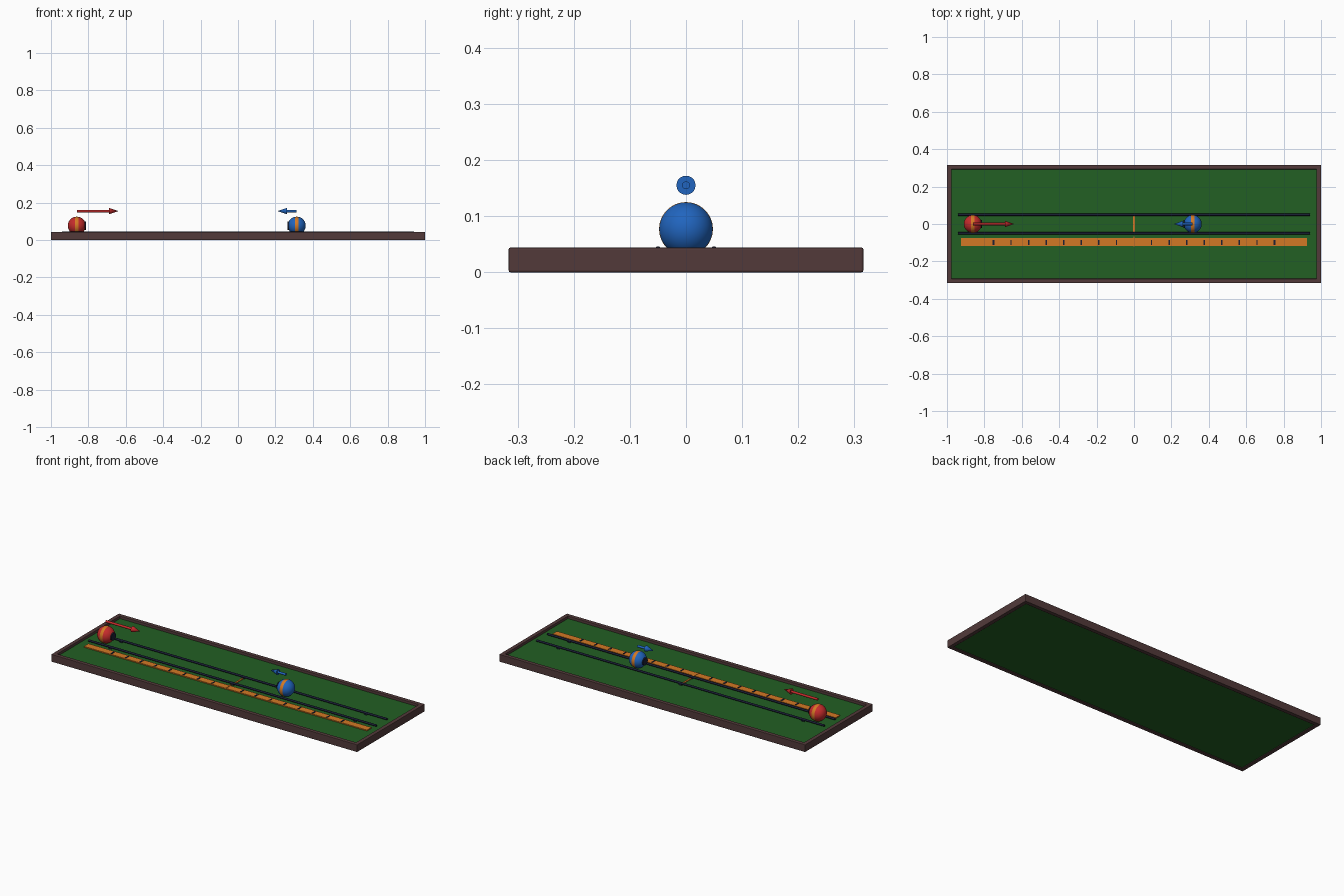
import bpy
import math

cube = bpy.data.objects.get("Cube")
if cube:
    bpy.data.objects.remove(cube, do_unlink=True)


def material(name, r, g, b):
    m = bpy.data.materials.new(name)
    m.use_nodes = True
    m.diffuse_color = (r, g, b, 1)
    m.node_tree.nodes["Principled BSDF"].inputs["Base Color"].default_value = (r, g, b, 1)
    return m


WOOD = material("dark_wood", 0.085, 0.042, 0.042)
GREEN = material("green_felt", 0.016, 0.115, 0.017)
ORANGE = material("orange", 0.65, 0.19, 0.018)
RED = material("red", 0.56, 0.025, 0.025)
BLUE = material("blue", 0.015, 0.13, 0.52)
NAVY = material("navy", 0.01, 0.013, 0.035)


def finish(name, mat, smooth=False):
    o = bpy.context.object
    o.name = name
    o.data.materials.append(mat)
    if smooth:
        bpy.ops.object.shade_smooth_by_angle(angle=math.radians(35))
    return o


def box(name, mat, x, y, z, bevel=0):
    """Box from (min, max) ranges."""
    ranges = (x, y, z)
    bpy.ops.mesh.primitive_cube_add(size=1, location=[(a + b) / 2 for a, b in ranges])
    bpy.context.object.scale = [b - a for a, b in ranges]
    bpy.ops.object.transform_apply(location=False, rotation=False, scale=True)
    o = finish(name, mat)
    if bevel:
        mod = o.modifiers.new("edge", "BEVEL")
        mod.width = bevel
        mod.segments = 2
    return o


def rod(name, mat, x0, x1, y, z, r0, r1=None, sides=20):
    """Round bar or cone along x, from x0 to x1."""
    bpy.ops.mesh.primitive_cone_add(
        vertices=sides, radius1=r0, radius2=r0 if r1 is None else r1, depth=abs(x1 - x0),
        location=((x0 + x1) / 2, y, z),
        rotation=(0, math.copysign(math.pi / 2, x1 - x0), 0))
    return finish(name, mat, True)


# Tray: felt bed inside a raised wooden frame
BED, RIM, WALL, HALF_Y = 0.029, 0.044, 0.024, 0.316
box("felt_bed", GREEN, (-0.98, 0.98), (-0.297, 0.297), (0.004, BED))
for s, side in ((-1, "front"), (1, "back")):
    y = sorted((s * HALF_Y, s * (HALF_Y - WALL)))
    box(side + "_frame", WOOD, (-1, 1), y, (0, RIM), 0.003)
for s, side in ((-1, "right"), (1, "left")):
    x = sorted((s, s * (1 - WALL)))
    box(side + "_frame", WOOD, x, (-HALF_Y, HALF_Y), (0, RIM), 0.003)

# Two guide rails
for s, side in ((-1, "front"), (1, "back")):
    rod(side + "_rail", NAVY, -0.94, 0.94, s * 0.05, 0.04, 0.006)
    for x in (-0.8, 0, 0.8):
        box(side + "_rail_foot", NAVY, (x - 0.01, x + 0.01),
            (s * 0.05 - 0.004, s * 0.05 + 0.004), (BED, 0.04))

# Measuring strip with ticks, and the centre mark
STRIP = 0.035
box("measuring_strip", ORANGE, (-0.925, 0.925), (-0.117, -0.075), (BED, STRIP))
for i in range(-8, 9):
    x = i * 0.0939
    if i == 0:
        box("zero_tick", ORANGE, (-0.004, 0.004), (-0.119, -0.066), (BED, STRIP + 0.002))
        continue
    w = 0.0035 if i % 2 else 0.0045
    box("tick", NAVY, (x - w, x + w), (-0.111, -0.085), (STRIP, STRIP + 0.002))
box("centre_mark", ORANGE, (-0.005, 0.005), (-0.044, 0.042), (BED, BED + 0.004))

# Striped balls, each with a bumper and a motion arrow above it
RADIUS, ARROW_Z = 0.048, 0.155


def ball_set(name, mat, x, direction, arrow_length):
    bpy.ops.mesh.primitive_uv_sphere_add(
        segments=32, ring_count=32, radius=RADIUS,
        location=(x, 0, BED + RADIUS), rotation=(0, math.pi / 2, 0))
    ball = finish(name + "_ball", mat, True)
    ball.data.materials.append(ORANGE)
    for f in ball.data.polygons:
        if abs(f.center.z) < 0.0095:
            f.material_index = 1
    rod(name + "_bumper", NAVY, x + direction * 0.034, x + direction * 0.049,
        0, BED + RADIUS, 0.022, sides=24)
    tip = x + direction * arrow_length
    neck = tip - direction * 0.05
    rod(name + "_arrow_shaft", mat, x, neck, 0, ARROW_Z, 0.007)
    rod(name + "_arrow_head", mat, neck, tip, 0, ARROW_Z, 0.017, 0)


ball_set("red", RED, -0.862, 1, 0.222)
ball_set("blue", BLUE, 0.314, -1, 0.102)
